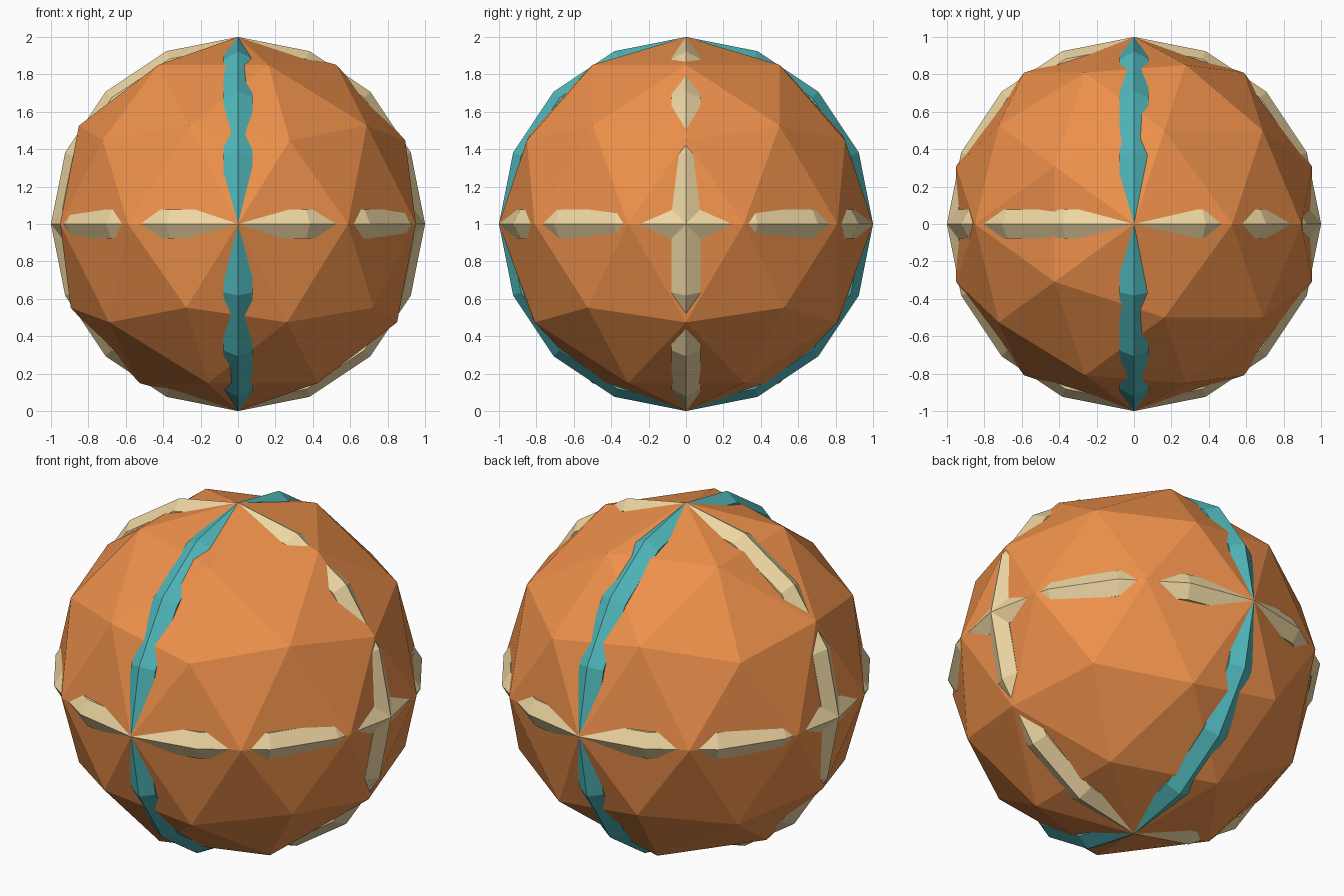
import bpy
from math import pi

if "Cube" in bpy.data.objects:
    bpy.data.objects.remove(bpy.data.objects["Cube"])


def material(name, rgb):
    m = bpy.data.materials.new(name)
    m.diffuse_color = (*rgb, 1)
    m.use_nodes = True
    m.node_tree.nodes["Principled BSDF"].inputs["Base Color"].default_value = m.diffuse_color
    return m


orange = material("orange", (0.85, 0.28, 0.07))
teal = material("teal", (0.08, 0.48, 0.50))
cream = material("cream", (0.85, 0.67, 0.36))


def finish(name, mat):
    ob = bpy.context.object
    ob.name = name
    ob.data.materials.append(mat)
    bpy.ops.object.shade_flat()


# Faceted ball
bpy.ops.mesh.primitive_ico_sphere_add(subdivisions=2, radius=1, location=(0, 0, 1))
finish("ball", orange)

# Three perpendicular seam rings, outer ridge flush with the ball radius
MINOR = 0.09
for name, rot, mat in (
    ("seam_horizontal", (0, 0, 0), cream),
    ("seam_side_to_side", (pi / 2, 0, 0), cream),
    ("seam_front_to_back", (0, pi / 2, 0), teal),
):
    bpy.ops.mesh.primitive_torus_add(
        major_segments=16, minor_segments=6,
        major_radius=1 - MINOR, minor_radius=MINOR,
        location=(0, 0, 1), rotation=rot)
    finish(name, mat)
